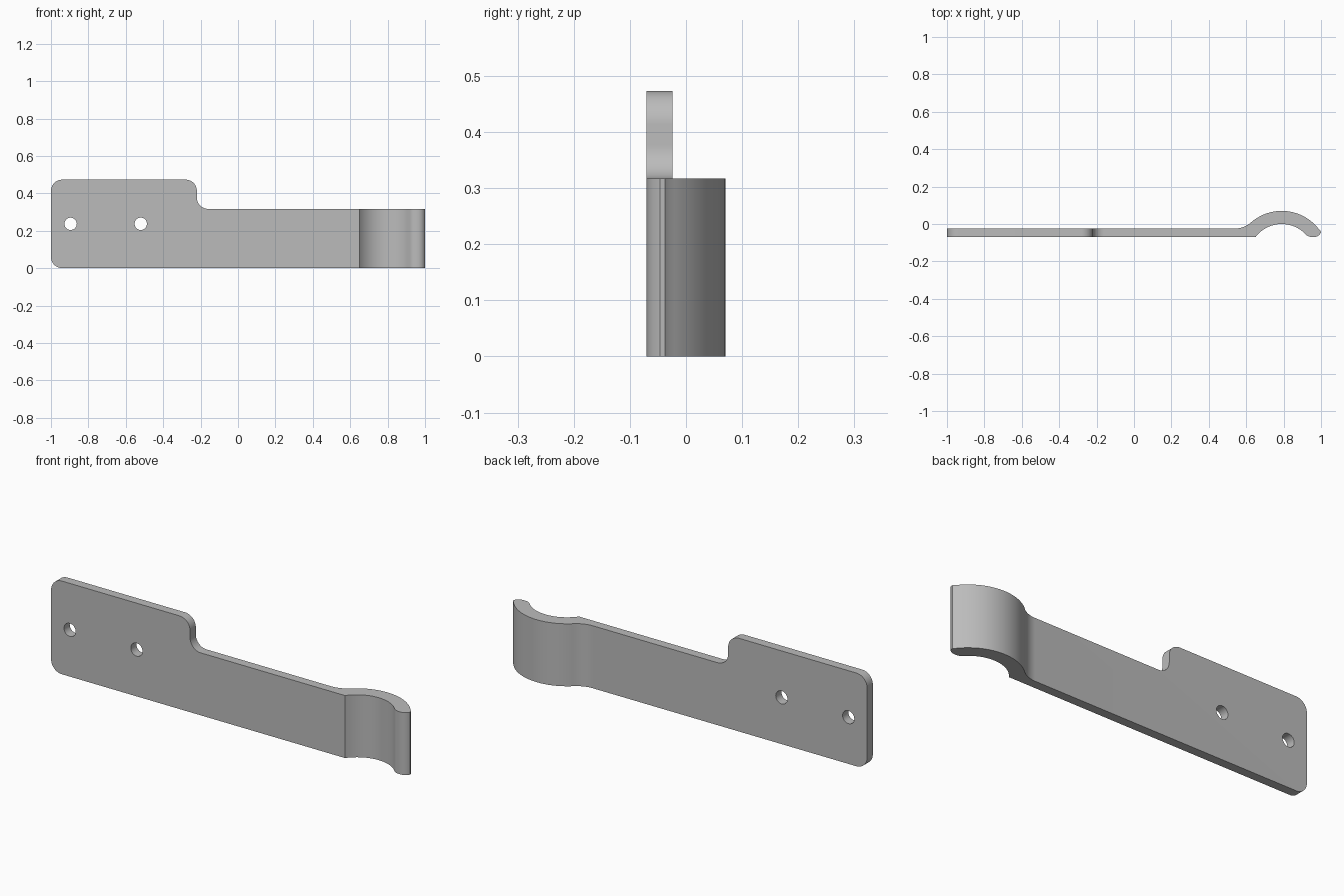
import bpy, bmesh
from math import cos, sin, pi, radians
from mathutils import Vector

old = bpy.data.objects.get("Cube")
if old:
    bpy.data.objects.remove(old, do_unlink=True)

steel = bpy.data.materials.new("plain grey")
steel.use_nodes = True
GREY = (0.5, 0.5, 0.5, 1)
steel.diffuse_color = GREY
steel.node_tree.nodes["Principled BSDF"].inputs["Base Color"].default_value = GREY


def arc(cx, cy, r, start, end, n=16):
    """Points along an arc, angles in degrees."""
    angles = [radians(start + (end - start) * i / n) for i in range(n + 1)]
    return [(cx + r * cos(a), cy + r * sin(a)) for a in angles]


def prism(name, points, place, offset):
    """Extrude a 2D profile along an offset vector."""
    bm = bmesh.new()
    face = bm.faces.new([bm.verts.new(place(u, v)) for u, v in points])
    grown = bmesh.ops.extrude_face_region(bm, geom=[face])["geom"]
    bmesh.ops.translate(bm, vec=Vector(offset),
                        verts=[g for g in grown if isinstance(g, bmesh.types.BMVert)])
    bmesh.ops.recalc_face_normals(bm, faces=bm.faces)
    mesh = bpy.data.meshes.new(name)
    bm.to_mesh(mesh)
    bm.free()
    mesh.materials.append(steel)
    obj = bpy.data.objects.new(name, mesh)
    bpy.context.collection.objects.link(obj)
    return obj


def combine(target, cutter, operation):
    """Apply a boolean and drop the cutter."""
    cutter.hide_render = True
    mod = target.modifiers.new(operation, "BOOLEAN")
    mod.operation, mod.object, mod.solver = operation, cutter, "EXACT"
    bpy.context.view_layer.objects.active = target
    bpy.ops.object.modifier_apply(modifier=mod.name)
    bpy.data.objects.remove(cutter, do_unlink=True)


def front(u, v):
    return (u, -0.3, v)


# Plan profile: thin strip, fillet, curved hook and rounded tip
plan = [(-1.1, -0.07), (0.65, -0.07)]
plan += arc(0.79, -0.175, 0.175, 143, 45, 32)
plan += [(0.924, -0.061), (0.935, -0.067), (0.95, -0.07), (0.965, -0.07),
         (0.98, -0.066), (0.992, -0.057), (0.999, -0.046), (0.998, -0.037)]
plan += arc(0.79, -0.18, 0.25, 37, 131.2, 36)
plan += arc(0.54, 0.105, 0.129, -48.8, -90, 12)[1:]
plan += [(-1.1, -0.024)]
bracket = prism("hooked_bracket", plan, lambda u, v: (u, v, -0.1), (0, 0, 0.7))

# Front outline: tall mounting plate stepping down to the arm
R = 0.06
outline = arc(-1 + R, R, R, 270, 180)
outline += arc(-1 + R, 0.473 - R, R, 180, 90)
outline += arc(-0.22 - R, 0.473 - R, R, 90, 0)
outline += arc(-0.22 + R, 0.317 + R, R, 180, 270)
outline += [(1.1, 0.317), (1.1, 0)]
combine(bracket, prism("outline_cutter", outline, front, (0, 0.6, 0)), "INTERSECT")

# Screw holes
for x in (-0.895, -0.52):
    circle = arc(x, 0.237, 0.033, 0, 360, 32)[:-1]
    combine(bracket, prism("hole_cutter", circle, front, (0, 0.6, 0)), "DIFFERENCE")

# Smooth curves, sharp edges
bpy.ops.object.select_all(action="DESELECT")
bracket.select_set(True)
bpy.context.view_layer.objects.active = bracket
bpy.ops.object.shade_smooth_by_angle(angle=radians(30))
